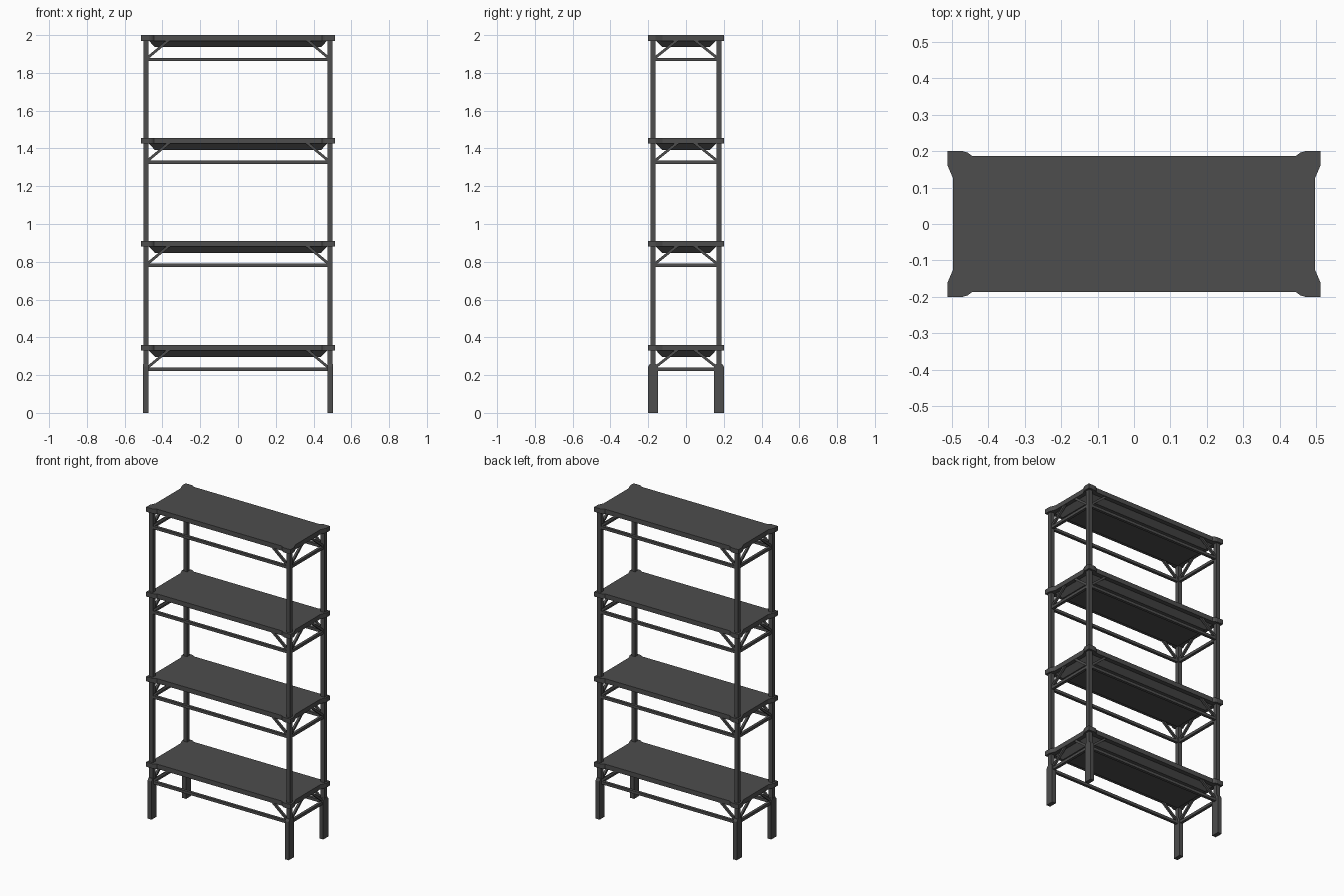
import bpy, bmesh
from mathutils import Vector

if "Cube" in bpy.data.objects:
    bpy.data.objects.remove(bpy.data.objects["Cube"])

mat = bpy.data.materials.new("dark grey metal")
mat.diffuse_color = (0.075, 0.075, 0.075, 1)
mat.use_nodes = True
mat.node_tree.nodes["Principled BSDF"].inputs["Base Color"].default_value = mat.diffuse_color


def finish(name, bm):
    bmesh.ops.recalc_face_normals(bm, faces=bm.faces)
    me = bpy.data.meshes.new(name)
    bm.to_mesh(me)
    bm.free()
    me.materials.append(mat)
    ob = bpy.data.objects.new(name, me)
    bpy.context.collection.objects.link(ob)
    return ob


def loft(name, rings):
    """Closed solid through rings of equal point count."""
    bm = bmesh.new()
    vs = [[bm.verts.new(p) for p in r] for r in rings]
    n = len(vs[0])
    for a, b in zip(vs, vs[1:]):
        for i in range(n):
            j = (i + 1) % n
            bm.faces.new((a[i], a[j], b[j], b[i]))
    bm.faces.new(vs[0])
    bm.faces.new(vs[-1])
    return finish(name, bm)


def rect(x0, x1, y0, y1, z):
    return [(x0, y0, z), (x1, y0, z), (x1, y1, z), (x0, y1, z)]


def box(name, x0, x1, y0, y1, z0, z1):
    return loft(name, [rect(x0, x1, y0, y1, z0), rect(x0, x1, y0, y1, z1)])


def bar(name, a, b, side, w, h):
    """Square bar from a to b; side is the horizontal thickness direction."""
    a, b, s = Vector(a), Vector(b), Vector(side)
    u = (b - a).normalized().cross(s) * h / 2
    s = s * w / 2
    return loft(name, [[p + s + u, p - s + u, p - s - u, p + s - u] for p in (a, b)])


# Shelf outline: one flared corner, mirrored to four
corner = [(0.497, 0.125), (0.513, 0.162), (0.513, 0.200), (0.470, 0.200), (0.457, 0.196), (0.445, 0.187)]
outline = corner + [(-x, y) for x, y in reversed(corner)]
outline += [(-x, -y) for x, y in outline]

for top in (2.0, 1.455, 0.91, 0.36):
    # Shelf slab and tapered tray beneath
    loft("shelf", [[(x, y, z) for x, y in outline] for z in (top - 0.03, top)])
    loft("shelf_tray", [rect(-0.44, 0.44, -0.127, 0.127, top - 0.063),
                        rect(-0.472, 0.472, -0.158, 0.158, top - 0.03)])
    zr = top - 0.129
    for s in (-1, 1):
        # Lower rails around the frame
        box("long_rail", -0.48, 0.48, s * 0.174 - 0.009, s * 0.174 + 0.009, zr - 0.009, zr + 0.009)
        box("short_rail", s * 0.488 - 0.009, s * 0.488 + 0.009, -0.165, 0.165, zr - 0.009, zr + 0.009)
        # Corner braces
        for t in (-1, 1):
            bar("long_brace", (s * 0.482, t * 0.174, zr + 0.006), (s * 0.365, t * 0.174, top - 0.025),
                (0, 1, 0), 0.014, 0.014)
            bar("short_brace", (s * 0.488, t * 0.168, zr + 0.006), (s * 0.488, t * 0.045, top - 0.025),
                (1, 0, 0), 0.014, 0.014)

# Posts and wide feet with chamfered tops
for s in (-1, 1):
    for t in (-1, 1):
        box("post", s * 0.488 - 0.013, s * 0.488 + 0.013, t * 0.174 - 0.013, t * 0.174 + 0.013, 0.2, 1.98)
        c = t * 0.175
        foot = [(s * 0.488 - 0.014, s * 0.488 + 0.014, c - w, c + w, z)
                for w, z in ((0.026, 0), (0.026, 0.245), (0.016, 0.26))]
        loft("foot", [rect(*f) for f in foot])
